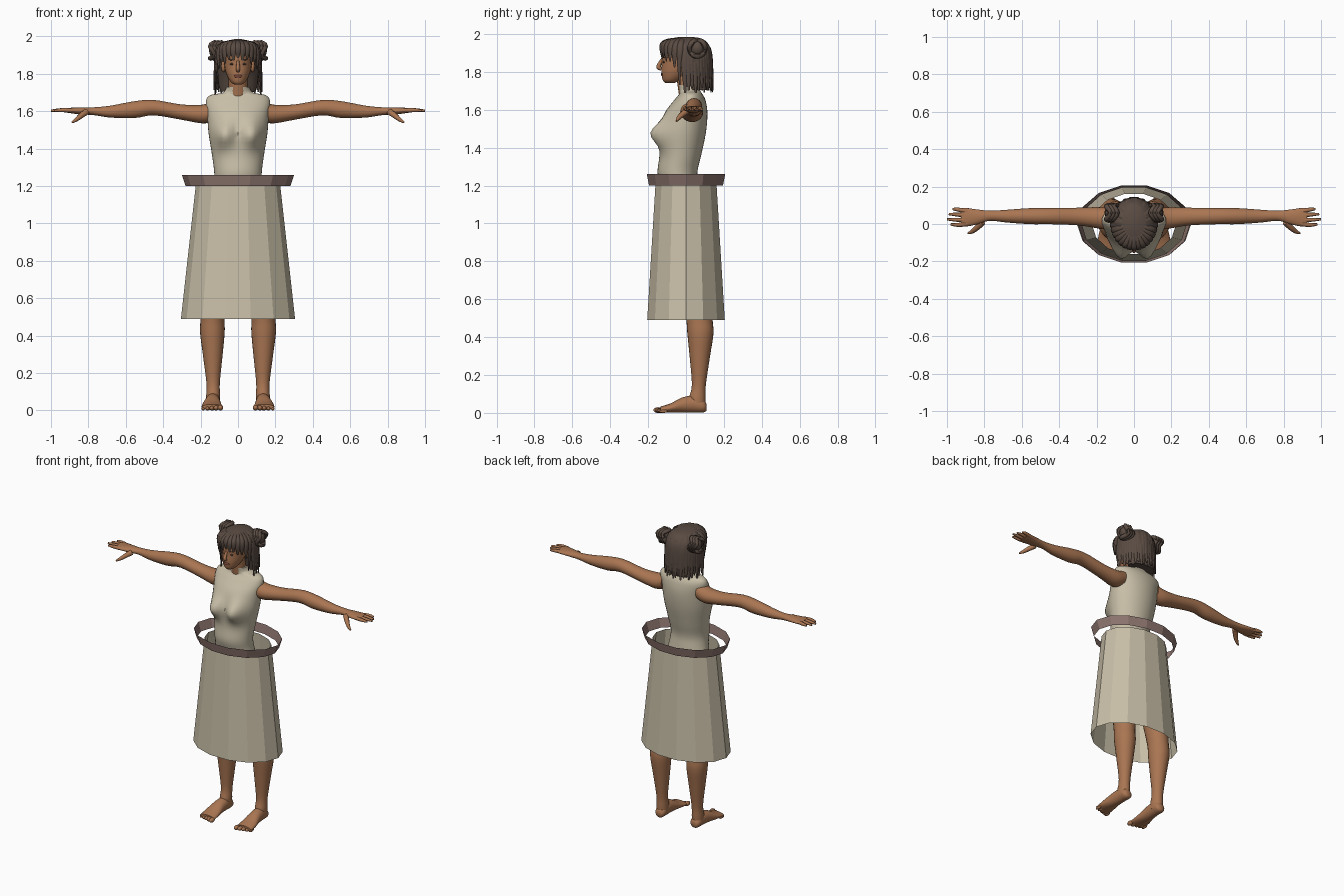
import bpy, bmesh, math
from math import sin, cos, pi, radians, exp
from mathutils import Vector

cube = bpy.data.objects.get("Cube")
if cube:
    bpy.data.objects.remove(cube, do_unlink=True)


def material(name, r, g, b):
    m = bpy.data.materials.new(name)
    m.use_nodes = True
    m.diffuse_color = (r, g, b, 1)
    m.node_tree.nodes["Principled BSDF"].inputs["Base Color"].default_value = (r, g, b, 1)
    return m


SKIN = material("warm skin", .4, .18, .085)
CLOTH = material("cream cloth", .58, .52, .39)
BELT = material("dusty rose belt", .27, .18, .16)
HAIR = material("dark brown hair", .1, .07, .055)
LIPS = material("brown red lips", .22, .07, .045)


def smooth_rows(rows, steps):
    """Catmull-Rom interpolation between rows of numbers."""
    rows = [Vector(r) for r in rows]
    out = []
    for i in range(len(rows) - 1):
        a, b = rows[max(i - 1, 0)], rows[i]
        c, d = rows[i + 1], rows[min(i + 2, len(rows) - 1)]
        for s in range(steps):
            t = s / steps
            m, n = (c - a) / 2, (d - b) / 2
            out.append(b + m * t + (3 * (c - b) - 2 * m - n) * t**2
                       + (2 * (b - c) + m + n) * t**3)
    return out + [rows[-1]]


def bridge(bm, rings, cap=True):
    """Join successive rings of points with quads."""
    loops = [[bm.verts.new(p) for p in ring] for ring in rings]
    n = len(loops[0])
    for lo, hi in zip(loops, loops[1:]):
        for i in range(n):
            j = (i + 1) % n
            bm.faces.new((lo[i], lo[j], hi[j], hi[i]))
    if cap:
        bm.faces.new(loops[0])
        bm.faces.new(loops[-1])


def loft(bm, axis, rows, side=1, n=24, steps=4):
    """Ellipse sections: position on axis, two centres, two radii."""
    rings = []
    for t, a, b, ra, rb in smooth_rows(rows, steps):
        ring = []
        for k in range(n):
            w = 2 * pi * k / n
            p = [a + ra * cos(w), b + rb * sin(w)]
            p.insert("xyz".index(axis), t)
            ring.append(Vector((p[0] * side, p[1], p[2])))
        rings.append(ring)
    bridge(bm, rings)


def sweep(bm, rows, ref=(0, 0, 1), flat=1, n=8, steps=3):
    """Tapered tube along x, y, z, radius rows."""
    rows = smooth_rows(rows, steps)
    pts = [Vector(r[:3]) for r in rows]
    rings = []
    for i, p in enumerate(pts):
        t = (pts[min(i + 1, len(pts) - 1)] - pts[max(i - 1, 0)]).normalized()
        u = t.cross(Vector(ref)).normalized()
        v = u.cross(t)
        r = max(rows[i][3], .002)
        rings.append([p + u * r * cos(2 * pi * k / n) + v * r * flat * sin(2 * pi * k / n)
                      for k in range(n)])
    bridge(bm, rings)


def ball(bm, centre, radii):
    made = bmesh.ops.create_uvsphere(bm, u_segments=16, v_segments=10, radius=1)["verts"]
    for v in made:
        v.co = Vector([c + r * x for c, r, x in zip(centre, radii, v.co)])


def finish(bm, name, mat, smooth=True):
    bmesh.ops.recalc_face_normals(bm, faces=bm.faces[:])
    me = bpy.data.meshes.new(name)
    bm.to_mesh(me)
    bm.free()
    me.materials.append(mat)
    ob = bpy.data.objects.new(name, me)
    bpy.context.scene.collection.objects.link(ob)
    if smooth:
        bpy.ops.object.select_all(action="DESELECT")
        ob.select_set(True)
        bpy.context.view_layer.objects.active = ob
        bpy.ops.object.shade_smooth_by_angle(angle=radians(60))
    return ob


def open_band(name, mat, lower, upper):
    """Faceted open band between two ellipses: z, x radius, y radius."""
    bm = bmesh.new()
    n = 14
    bridge(bm, [[Vector((rx * cos(2 * pi * k / n), ry * sin(2 * pi * k / n), z))
                 for k in range(n)] for z, rx, ry in (lower, upper)], cap=False)
    finish(bm, name, mat, smooth=False)


# Skirt and loose belt
open_band("skirt", CLOTH, (.49, .305, .21), (1.21, .225, .165))
open_band("belt", BELT, (1.2, .28, .2), (1.26, .3, .212))

# Sleeveless top, with the bust pushed out of the chest
bm = bmesh.new()
loft(bm, "z", [(1.1, 0, -.02, .15, .1), (1.2, 0, -.035, .13, .1), (1.27, 0, -.045, .127, .105),
               (1.36, 0, -.03, .138, .11), (1.48, 0, -.015, .157, .12), (1.58, 0, 0, .165, .113),
               (1.65, 0, .02, .172, .083), (1.685, 0, .025, .15, .06),
               (1.7, 0, .02, .08, .056), (1.73, 0, .012, .062, .054)], n=40, steps=5)
for v in bm.verts:
    if v.co.y < -.01:
        dx, dz = (abs(v.co.x) - .075) / .052, (v.co.z - 1.475) / .065
        v.co.y -= .066 * exp(-dx * dx - dz * dz)
finish(bm, "sleeveless_top", CLOTH)

# Hips, neck and head
bm = bmesh.new()
loft(bm, "z", [(.84, 0, .02, .1, .06), (.9, 0, .015, .18, .11),
               (1, 0, 0, .19, .12), (1.13, 0, -.015, .15, .098)])
finish(bm, "hips", SKIN)
bm = bmesh.new()
loft(bm, "z", [(1.66, 0, .015, .055, .05), (1.72, 0, .005, .05, .048), (1.8, 0, -.005, .052, .05)])
finish(bm, "neck", SKIN)
bm = bmesh.new()
loft(bm, "z", [(1.742, 0, -.085, .018, .025), (1.757, 0, -.075, .04, .048),
               (1.8, 0, -.05, .063, .08), (1.85, 0, -.03, .074, .098),
               (1.9, 0, -.02, .079, .108), (1.95, 0, -.01, .07, .095), (1.975, 0, 0, .04, .05)])
sweep(bm, [(0, -.122, 1.872, .007), (0, -.138, 1.845, .01), (0, -.145, 1.825, .012),
           (0, -.13, 1.815, .009)], ref=(1, 0, 0))
for s in (-1, 1):
    ball(bm, (s * .078, -.01, 1.84), (.012, .02, .032))
finish(bm, "head", SKIN)

# Facial details
bm = bmesh.new()
ball(bm, (0, -.126, 1.787), (.024, .007, .008))
finish(bm, "lips", LIPS)
bm = bmesh.new()
for s in (-1, 1):
    ball(bm, (s * .031, -.117, 1.852), (.014, .005, .005))
    ball(bm, (s * .033, -.116, 1.875), (.019, .005, .003))
finish(bm, "eyes_and_brows", HAIR)

# Limbs
for s, word in ((1, "left"), (-1, "right")):
    bm = bmesh.new()
    loft(bm, "x", [(.13, .025, 1.6, .058, .055), (.19, .033, 1.585, .057, .05),
                   (.3, .04, 1.595, .047, .041), (.45, .042, 1.619, .043, .041),
                   (.55, .042, 1.609, .043, .045), (.68, .042, 1.598, .034, .032),
                   (.77, .044, 1.6, .027, .021), (.84, .038, 1.602, .04, .019),
                   (.9, .036, 1.604, .05, .014), (.925, .036, 1.605, .046, .01)], side=s)
    finish(bm, word + "_arm", SKIN)
    bm = bmesh.new()
    for y, tip in ((.077, .97), (.05, .99), (.022, 1), (-.005, .98)):
        sweep(bm, [(s * .89, y * .8 + .005, 1.604, .012), (s * .94, y, 1.606, .011),
                   (s * tip, y + .003, 1.603, .006)])
    sweep(bm, [(s * .81, .01, 1.597, .018), (s * .84, -.02, 1.575, .015),
               (s * .865, -.04, 1.555, .011), (s * .888, -.05, 1.54, .005)])
    finish(bm, word + "_fingers", SKIN)

    bm = bmesh.new()
    loft(bm, "z", [(.03, .133, .062, .036, .04), (.08, .133, .06, .037, .043),
                   (.15, .133, .068, .036, .037), (.3, .135, .073, .053, .054),
                   (.42, .137, .076, .066, .069), (.5, .135, .07, .065, .07),
                   (.7, .12, .05, .078, .085), (.95, .095, .02, .088, .1)], side=s)
    finish(bm, word + "_leg", SKIN)
    bm = bmesh.new()
    loft(bm, "y", [(.107, .133, .03, .02, .02), (.09, .133, .036, .034, .034),
                   (.04, .134, .046, .038, .045), (-.02, .137, .041, .043, .04),
                   (-.08, .14, .026, .053, .025), (-.135, .139, .017, .055, .016)], side=s)
    for k in range(5):
        x = s * (.094 + .023 * k)
        r = .015 - .0015 * k
        ball(bm, (x, -.148 + .007 * k, r), (r, .024, r))
    finish(bm, word + "_foot", SKIN)

# Hair: inner volume, then overlapping locks falling from the crown
bm = bmesh.new()
loft(bm, "z", [(1.705, 0, .07, .095, .055), (1.8, 0, .058, .108, .07),
               (1.9, 0, .03, .108, .1)])
loft(bm, "z", [(1.895, 0, .005, .1, .122), (1.94, 0, 0, .098, .122),
               (1.972, 0, 0, .07, .09), (1.985, 0, 0, .02, .03)])
finish(bm, "hair_base", HAIR)


def lock(bm, angle, end, width, spread=1):
    """One lock at an angle from the front, ending at a height."""
    dx, dy = sin(angle), -cos(angle)
    rows = []
    for reach, f, w in ((.1, 0, .5), (.6, .04, .9), (.93, .2, 1), (1.02, .5, 1), (spread, 1, .25)):
        rows.append((dx * .117 * reach, dy * .131 * reach, 1.975 + (end - 1.975) * f, width * w))
    sweep(bm, rows, ref=(dx, dy, .3), flat=.5, n=6)


bm = bmesh.new()
for k in range(25):
    a = radians(88 + 184 * k / 24)
    lock(bm, a, 1.69 + .012 * (k % 3), .021, 1.06 + .04 * (k % 2))
finish(bm, "bob_locks", HAIR)
bm = bmesh.new()
for k in range(13):
    deg = -75 + 150 * k / 12
    lock(bm, radians(deg), 1.885 - .07 * (abs(deg) / 75) ** 2 - .012 * (k % 2), .017, .99)
for s in (-1, 1):
    lock(bm, radians(s * 74), 1.73, .012, .9)
finish(bm, "fringe_locks", HAIR)

# Two buns wrapped in coils
for s, word in ((1, "left"), (-1, "right")):
    bm = bmesh.new()
    c = Vector((s * .118, .06, 1.925))
    ball(bm, c, (.037, .04, .042))
    for tilt in (-.8, 0, .8):
        path = []
        for k in range(13):
            w = 2 * pi * k / 12
            p = Vector((.012 * sin(3 * w) + .022 * tilt, .04 * cos(w), .042 * sin(w)))
            path.append((c.x + s * p.x, c.y + p.y, c.z + p.z, .014))
        sweep(bm, path, ref=(1, 0, 0), n=6, steps=2)
    finish(bm, word + "_bun", HAIR)
